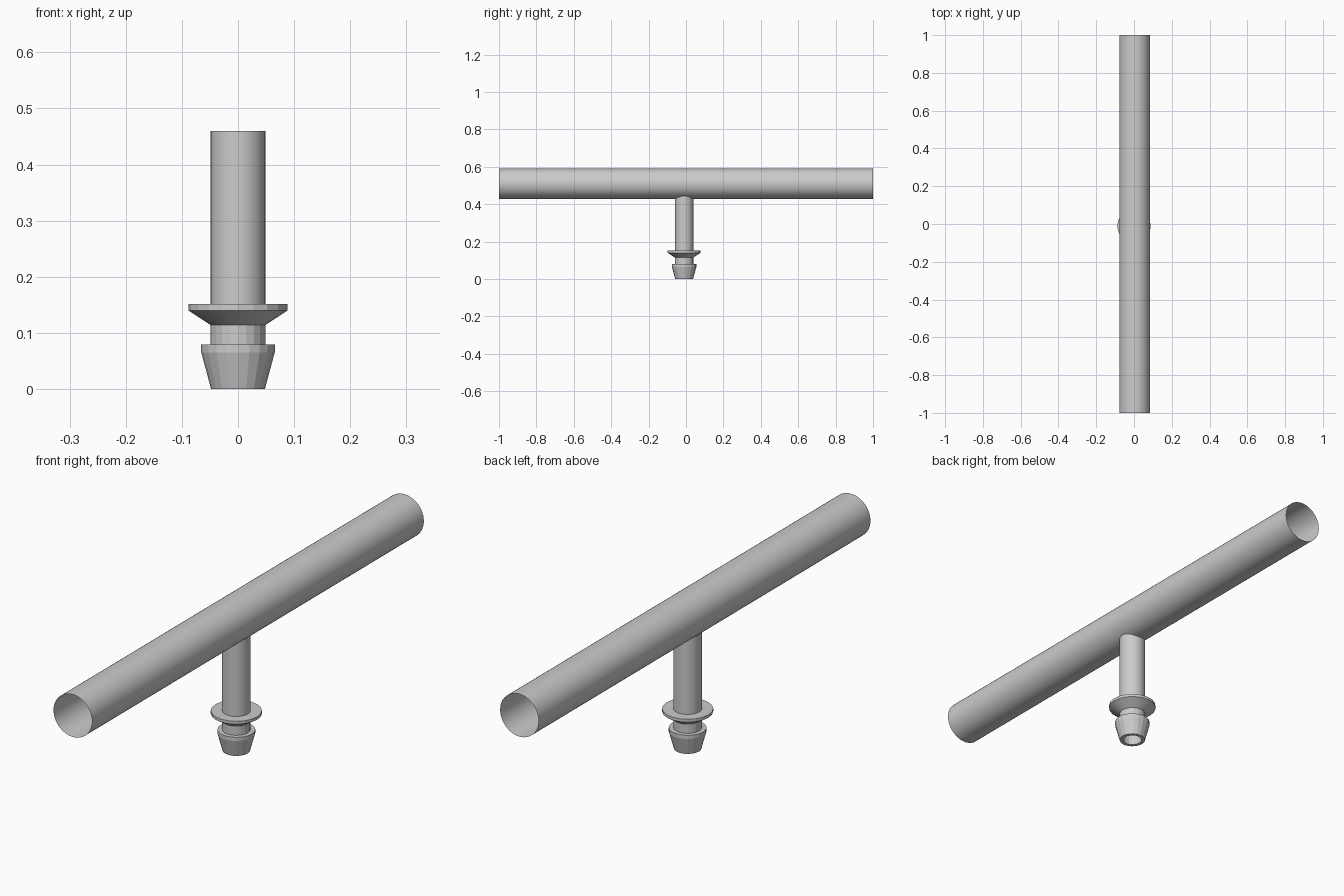
import bpy, bmesh, math
from mathutils import Matrix

if "Cube" in bpy.data.objects:
    bpy.data.objects.remove(bpy.data.objects["Cube"])


def lathe(name, profile, sides, closed=False, matrix=Matrix(), angle=30):
    """Revolve (radius, z) points about z, then place the result."""
    bm = bmesh.new()
    rings = []
    for r, z in profile:
        rings.append([bm.verts.new((r * math.cos(2 * math.pi * i / sides),
                                    r * math.sin(2 * math.pi * i / sides), z))
                      for i in range(sides)])
    pairs = list(zip(rings, rings[1:]))
    if closed:
        pairs.append((rings[-1], rings[0]))
    for a, b in pairs:
        for i in range(sides):
            j = (i + 1) % sides
            bm.faces.new((a[i], a[j], b[j], b[i]))
    bm.transform(matrix)
    mesh = bpy.data.meshes.new(name)
    bm.to_mesh(mesh)
    bm.free()
    obj = bpy.data.objects.new(name, mesh)
    bpy.context.collection.objects.link(obj)
    bpy.ops.object.select_all(action='DESELECT')
    obj.select_set(True)
    bpy.context.view_layer.objects.active = obj
    bpy.ops.object.shade_smooth_by_angle(angle=math.radians(angle))
    return obj


stem_place = Matrix.Translation((0, -0.01, 0))
BORE = 0.035

# Thin open main pipe running front to back
lathe("main_pipe", [(0.081, -1), (0.081, 1)], 48,
      matrix=Matrix.Translation((0.003, 0, 0.51)) @ Matrix.Rotation(-math.pi / 2, 4, 'X'))

# Smooth branch tube entering the underside of the pipe
lathe("branch_tube", [(0.049, 0.15), (0.049, 0.46), (BORE, 0.46), (BORE, 0.15)], 32,
      matrix=stem_place)

# Faceted hose fitting: tapered barb, neck and flared collar around the bore
lathe("hose_barb", [(BORE, 0), (0.048, 0), (0.0655, 0.065), (0.0655, 0.079),
                    (0.049, 0.079), (0.049, 0.114), (0.0885, 0.14),
                    (0.0885, 0.151), (0.049, 0.151), (BORE, 0.151)], 20,
      closed=True, matrix=stem_place, angle=10)
